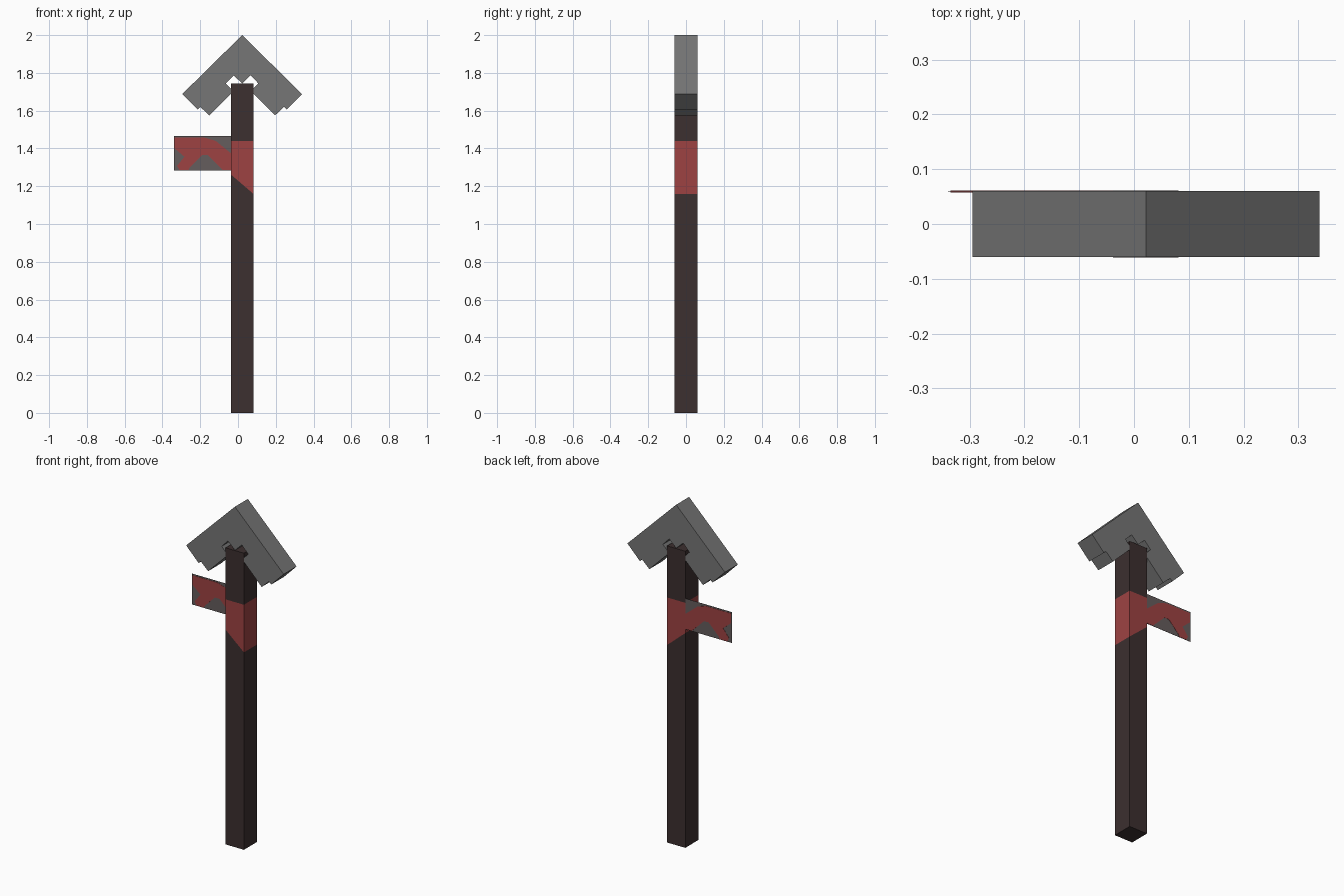
import bpy
import bmesh

if "Cube" in bpy.data.objects:
    bpy.data.objects.remove(bpy.data.objects["Cube"])


def material(name, rgb):
    m = bpy.data.materials.new(name)
    m.diffuse_color = (*rgb, 1)
    m.use_nodes = True
    m.node_tree.nodes["Principled BSDF"].inputs["Base Color"].default_value = m.diffuse_color
    return m


ROOF_GREY = material("stone grey", (0.18, 0.18, 0.18))
WOOD = material("dark wood", (0.045, 0.029, 0.029))
RED = material("faded red", (0.34, 0.055, 0.055))
CLOTH_GREY = material("cloth grey", (0.13, 0.11, 0.11))


def finish(name, bm, mats):
    mesh = bpy.data.meshes.new(name)
    bm.to_mesh(mesh)
    bm.free()
    for m in mats:
        mesh.materials.append(m)
    obj = bpy.data.objects.new(name, mesh)
    bpy.context.collection.objects.link(obj)
    return obj


def extrude_profile(name, points, y0, y1, mat):
    """Solid from an (x, z) outline between two depths."""
    bm = bmesh.new()
    face = bm.faces.new([bm.verts.new((x, y0, z)) for x, z in points])
    new = bmesh.ops.extrude_face_region(bm, geom=[face])["geom"]
    verts = [v for v in new if isinstance(v, bmesh.types.BMVert)]
    bmesh.ops.translate(bm, verts=verts, vec=(0, y1 - y0, 0))
    bmesh.ops.recalc_face_normals(bm, faces=bm.faces)
    return finish(name, bm, [mat])


# Square post: stacked rings, the painted band has a slanted lower edge
LEFT, RIGHT, HALF = -0.038, 0.081, 0.0608
bm = bmesh.new()
rings = []
for z_left, z_right in [(0, 0), (1.262, 1.16), (1.44, 1.44), (1.743, 1.743)]:
    rings.append([bm.verts.new(p) for p in (
        (LEFT, -HALF, z_left), (RIGHT, -HALF, z_right),
        (RIGHT, HALF, z_right), (LEFT, HALF, z_left))])
for level in range(3):
    for i in range(4):
        j = (i + 1) % 4
        f = bm.faces.new((rings[level][i], rings[level][j],
                          rings[level + 1][j], rings[level + 1][i]))
        f.material_index = 1 if level == 1 else 0
bm.faces.new(rings[0][::-1])
bm.faces.new(rings[-1])
finish("post", bm, [WOOD, RED])

# Chevron head: half outline from the ridge down the outside and back inside
half = [(0, 2.0), (0.317, 1.688), (0.236, 1.606), (0.222, 1.62),
        (0.174, 1.575), (0.046, 1.703), (0.086, 1.744), (0.045, 1.787),
        (0, 1.744)]
CENTRE = 0.022
outline = [(CENTRE + x, z) for x, z in half]
outline += [(CENTRE - x, z) for x, z in half[-2:0:-1]]
extrude_profile("arrow_head", outline, -0.06, 0.06, ROOF_GREY)

# Thin cloth flag flush with the back of the post
FLAG_Y = 0.059
flag = [(-0.34, 1.284), (LEFT, 1.284), (LEFT, 1.465), (-0.34, 1.465)]
extrude_profile("flag", flag, FLAG_Y - 0.0005, FLAG_Y + 0.0005, CLOTH_GREY)

# Painted red zigzag on both sides of the flag
zigzag = [(-0.335, 1.457), (-0.175, 1.457), (-0.118, 1.44), (LEFT, 1.375),
          (LEFT, 1.286), (-0.08, 1.286), (-0.16, 1.365), (-0.19, 1.365),
          (-0.255, 1.30), (-0.262, 1.286), (-0.31, 1.286), (-0.322, 1.308),
          (-0.284, 1.356), (-0.335, 1.4)]
for side, name in ((-1, "flag_paint_front"), (1, "flag_paint_back")):
    extrude_profile(name, zigzag, FLAG_Y, FLAG_Y + side * 0.0018, RED)
